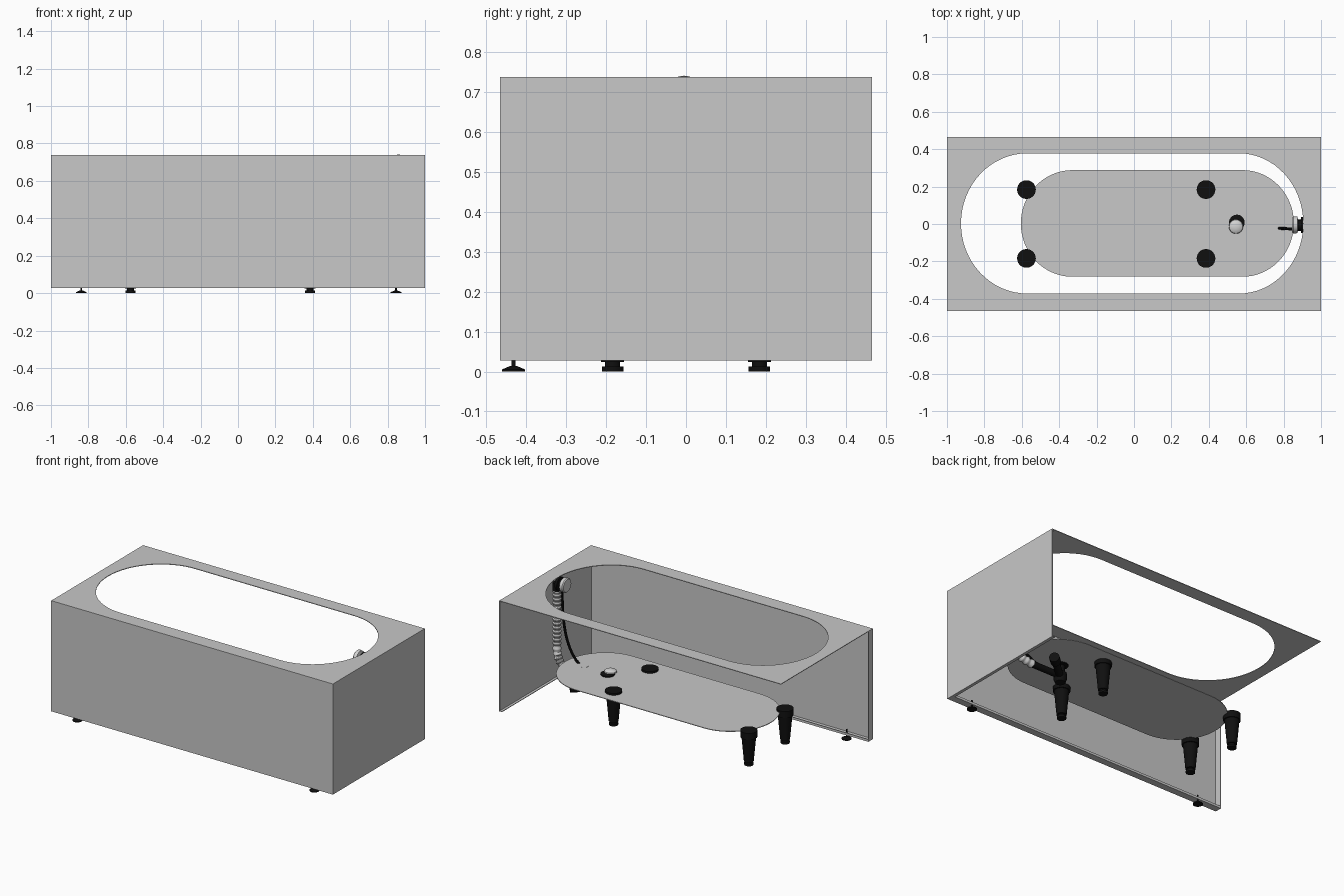
import bpy, bmesh, math
from mathutils import Vector, Matrix
from mathutils.geometry import interpolate_bezier

cube = bpy.data.objects.get("Cube")
if cube:
    bpy.data.objects.remove(cube, do_unlink=True)


def material(name, value, rough=0.6):
    m = bpy.data.materials.new(name)
    m.use_nodes = True
    m.diffuse_color = (value, value, value, 1)
    shader = m.node_tree.nodes["Principled BSDF"]
    shader.inputs["Base Color"].default_value = (value, value, value, 1)
    shader.inputs["Roughness"].default_value = rough
    return m


ENAMEL = material("light grey enamel", 0.58)
CHROME = material("pale chrome", 0.65)
BLACK = material("black plastic", 0.005)


def finish(name, bm, mat, smooth=False):
    bmesh.ops.recalc_face_normals(bm, faces=bm.faces[:])
    mesh = bpy.data.meshes.new(name)
    bm.to_mesh(mesh)
    bm.free()
    mesh.materials.append(mat)
    ob = bpy.data.objects.new(name, mesh)
    bpy.context.collection.objects.link(ob)
    if smooth:
        bpy.ops.object.select_all(action='DESELECT')
        ob.select_set(True)
        bpy.context.view_layer.objects.active = ob
        bpy.ops.object.shade_smooth_by_angle(angle=math.radians(35))
    return ob


def box(name, lo, hi, mat):
    bm = bmesh.new()
    lo, hi = Vector(lo), Vector(hi)
    bmesh.ops.create_cube(bm, size=1, matrix=Matrix.Translation((lo + hi) / 2)
                          @ Matrix.Diagonal((*(hi - lo), 1)))
    return finish(name, bm, mat)


def oval(x_left, a_left, x_right, a_right, b, n=32):
    """Two half ellipses joined by straight sides."""
    pts = []
    for cx, a, start in ((x_right, a_right, -0.5), (x_left, a_left, 0.5)):
        for i in range(n + 1):
            t = math.pi * (start + i / n)
            pts.append((cx + a * math.cos(t), 0.003 + b * math.sin(t)))
    return pts


def plate(name, loops, z, thick, mat):
    """Flat sheet bounded by the first loop, holed by the others."""
    bm = bmesh.new()
    edges = []
    for loop in loops:
        vs = [bm.verts.new((x, y, z)) for x, y in loop]
        edges += [bm.edges.new((a, b)) for a, b in zip(vs, vs[1:] + vs[:1])]
    bmesh.ops.triangle_fill(bm, edges=edges, use_beauty=True, normal=(0, 0, 1))
    sheet = bm.faces[:]
    extruded = bmesh.ops.extrude_face_region(bm, geom=sheet, use_keep_orig=True)
    bmesh.ops.translate(bm, vec=(0, 0, -thick),
                        verts=[g for g in extruded["geom"] if isinstance(g, bmesh.types.BMVert)])
    return finish(name, bm, mat)


def tube(name, path, radii, mat, sides=24):
    """Capped rings of the given radii swept along the path."""
    bm = bmesh.new()
    path = [Vector(p) for p in path]
    rings = []
    for i, (p, r) in enumerate(zip(path, radii)):
        tangent = path[min(i + 1, len(path) - 1)] - path[max(i - 1, 0)]
        side = tangent.cross((0, 1, 0))
        if side.length < 1e-6:
            side = Vector((1, 0, 0))
        side.normalize()
        up = tangent.cross(side).normalized()
        angles = [2 * math.pi * k / sides for k in range(sides)]
        rings.append([bm.verts.new(p + r * (side * math.cos(t) + up * math.sin(t))) for t in angles])
    for a, b in zip(rings, rings[1:]):
        for k in range(sides):
            bm.faces.new((a[k], a[k - 1], b[k - 1], b[k]))
    bm.faces.new(rings[0])
    bm.faces.new(rings[-1])
    return finish(name, bm, mat, True)


def turned(name, origin, axis, profile, mat):
    """Turned part: profile is (distance along axis, radius)."""
    origin, axis = Vector(origin), Vector(axis).normalized()
    bm = bmesh.new()
    spin = axis.to_track_quat('Z', 'Y').to_matrix().to_4x4()
    vs = [bm.verts.new((r, 0, d)) for d, r in profile]
    es = [bm.edges.new(pair) for pair in zip(vs, vs[1:])]
    bmesh.ops.spin(bm, geom=vs + es, cent=(0, 0, 0), axis=(0, 0, 1),
                   angle=2 * math.pi, steps=28, use_merge=True)
    bmesh.ops.remove_doubles(bm, verts=bm.verts[:], dist=1e-5)
    bm.transform(Matrix.Translation(origin) @ spin)
    return finish(name, bm, mat, True)


# Rim deck with the bathing opening, and the tub floor below it
TOP, BASE, HALF, T, LIP = 0.738, 0.028, 0.466, 0.004, 0.045
rectangle = [(-1, -HALF), (1, -HALF), (1, HALF), (-1, HALF)]
plate("rim_deck", [rectangle, oval(-0.57, 0.355, 0.56, 0.345, 0.375)], TOP, T, ENAMEL)
plate("tub_floor", [oval(-0.33, 0.275, 0.58, 0.275, 0.285)], 0.21, T, ENAMEL)

# Front and end panels with folded flanges
box("front_panel", (-1, -HALF, BASE), (1, -HALF + T, TOP - T), ENAMEL)
box("front_bottom_flange", (-1, -HALF, BASE), (1, -HALF + LIP, BASE + T), ENAMEL)
box("front_flange_lip", (-1, -HALF + LIP - T, BASE), (1, -HALF + LIP, BASE + 0.015), ENAMEL)
box("front_side_flange", (-1, -HALF, BASE), (-1 + T, -HALF + LIP, TOP - T), ENAMEL)
box("end_panel", (1 - T, -HALF, BASE), (1, HALF, TOP - T), ENAMEL)
box("end_bottom_flange", (1 - 0.02, -HALF, BASE), (1, HALF, BASE + T), ENAMEL)

# Four tapered tub legs with caps and levelling pads
for x, end in ((-0.575, "right"), (0.385, "left")):
    for y, row in ((-0.184, "front"), (0.184, "back")):
        turned(f"{row}_{end}_leg", (x, y, 0), (0, 0, 1),
               [(0, 0), (0, 0.027), (0.013, 0.027), (0.013, 0.019), (0.024, 0.019),
                (0.024, 0.029), (0.18, 0.043), (0.18, 0.05), (0.222, 0.05), (0.222, 0)], BLACK)

# Small screw feet under the front panel
for x, end in ((-0.838, "right"), (0.845, "left")):
    turned(f"panel_foot_{end}", (x, -0.432, 0), (0, 0, 1),
           [(0, 0), (0, 0.029), (0.005, 0.029), (0.014, 0.008), (0.014, 0.005),
            (0.06, 0.005), (0.06, 0)], BLACK)

# Drain with domed plug, trap and outlet pipe
drain = Vector((0.55, 0, 0))
turned("drain_ring", drain + Vector((0, 0.008, 0.2)), (0, 0, 1),
       [(0, 0), (0, 0.042), (0.017, 0.042), (0.02, 0.036), (0.02, 0)], BLACK)
turned("drain_plug", drain + Vector((-0.005, -0.014, 0.222)), (0, 0, 1),
       [(0, 0), (0, 0.038), (0.006, 0.036), (0.012, 0.026), (0.015, 0.012), (0.016, 0)], CHROME)
turned("drain_trap", drain + Vector((0, 0, 0.095)), (0, 0, 1),
       [(0, 0), (0, 0.03), (0.02, 0.038), (0.06, 0.038), (0.06, 0.028), (0.11, 0.028), (0.11, 0)], BLACK)
turned("outlet_pipe", drain + Vector((0, 0, 0.135)), (0.17, 0.15, 0),
       [(0, 0), (0, 0.022), (0.17, 0.022), (0.17, 0.03), (0.225, 0.03), (0.225, 0)], BLACK)
turned("floor_fitting", (0.73, -0.01, 0.206), (0, 0, 1),
       [(0, 0), (0, 0.025), (0.005, 0.025), (0.005, 0)], ENAMEL)

# Overflow body and its round chrome knob
overflow = Vector((0.908, -0.005, 0.695))
turned("overflow_body", overflow, (-1, 0, 0),
       [(0, 0), (0, 0.042), (0.015, 0.042), (0.015, 0.026), (0.042, 0.026), (0.042, 0)], BLACK)
turned("overflow_knob", overflow, (-1, 0, 0),
       [(0.03, 0), (0.03, 0.026), (0.035, 0.044), (0.056, 0.046), (0.062, 0.04), (0.062, 0)], CHROME)
turned("overflow_spout", (0.916, 0, 0.64), (0, 0, 1),
       [(0, 0), (0, 0.025), (0.06, 0.025), (0.06, 0)], BLACK)

# Ribbed overflow hose running under the floor, with its end connector
bend = interpolate_bezier((0.916, 0, 0.3), (0.916, 0, 0.19), (0.88, 0, 0.155), (0.76, 0, 0.14), 36)
drop = [Vector((0.916, 0, 0.65 - 0.35 * i / 54)) for i in range(54)]
hose = drop + list(bend)
tube("overflow_hose", hose, [0.026 if i % 4 < 2 else 0.021 for i in range(len(hose))], CHROME)
turned("hose_connector", (0.765, 0, 0.141), (-1, 0, 0),
       [(0, 0), (0, 0.02), (0.2, 0.02), (0.2, 0)], BLACK)

# Control cable from the overflow to the drain
cable = interpolate_bezier((0.9, -0.03, 0.67), (0.9, -0.03, 0.4), (0.88, -0.03, 0.16), (0.6, -0.01, 0.15), 30)
tube("control_cable", cable, [0.008] * len(cable), BLACK, 10)
